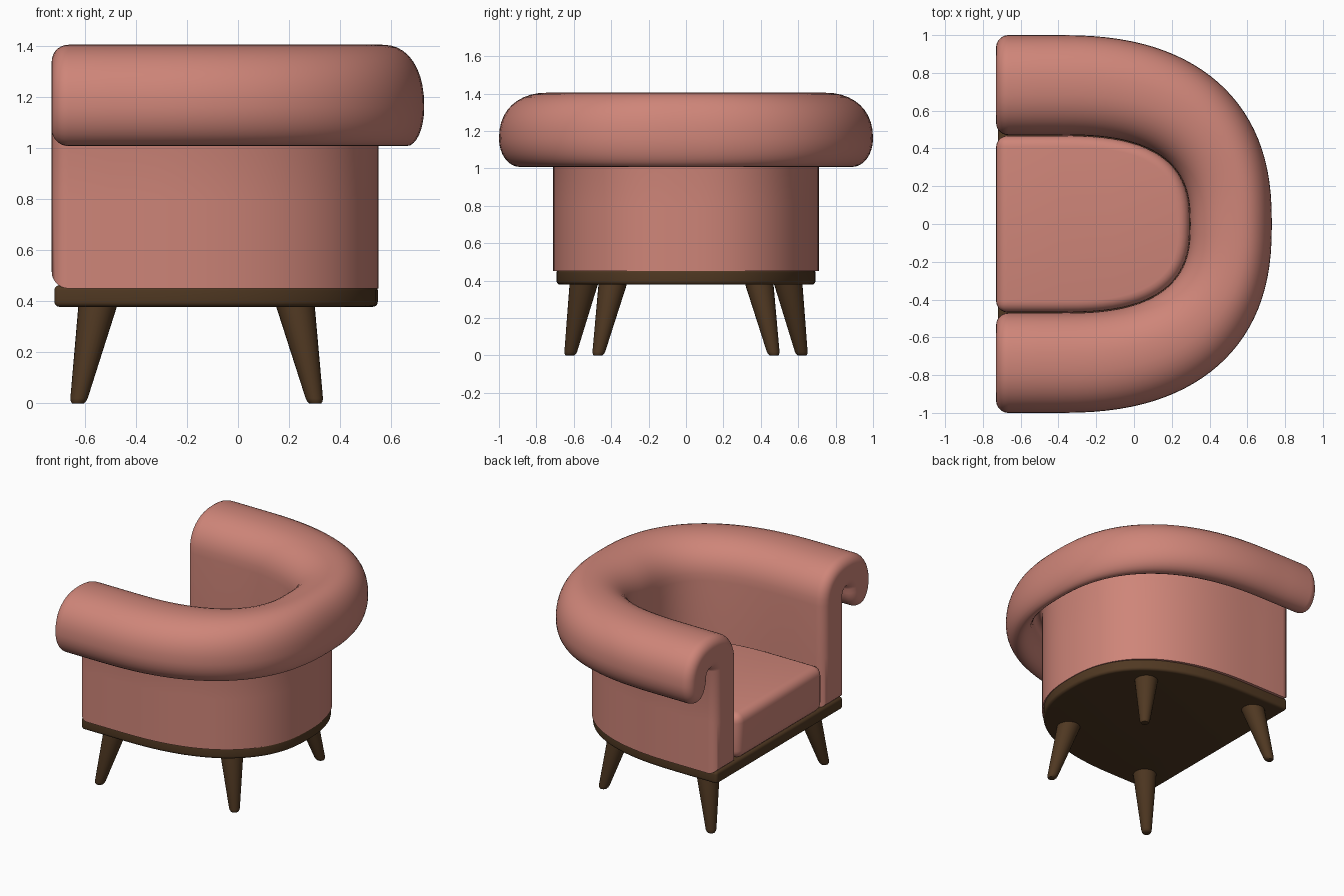
import bpy, bmesh, math
from mathutils import Vector

cube = bpy.data.objects.get("Cube")
if cube:
    bpy.data.objects.remove(cube, do_unlink=True)


def material(name, rgb):
    m = bpy.data.materials.new(name)
    m.use_nodes = True
    m.diffuse_color = (*rgb, 1)
    m.node_tree.nodes["Principled BSDF"].inputs["Base Color"].default_value = (*rgb, 1)
    return m


PINK = material("pink upholstery", (0.62, 0.235, 0.19))
WOOD = material("dark wood", (0.08, 0.04, 0.016))
FRONT, BEND = -0.73, -0.4      # open end, and where the arms start to bend


def finish(name, bm, mat, bevel=0, angle=40):
    bmesh.ops.recalc_face_normals(bm, faces=bm.faces)
    me = bpy.data.meshes.new(name)
    bm.to_mesh(me)
    bm.free()
    me.materials.append(mat)
    ob = bpy.data.objects.new(name, me)
    bpy.context.collection.objects.link(ob)
    bpy.ops.object.select_all(action='DESELECT')
    ob.select_set(True)
    bpy.context.view_layer.objects.active = ob
    if bevel:
        mod = ob.modifiers.new("soft edges", 'BEVEL')
        mod.width, mod.segments, mod.limit_method = bevel, 5, 'ANGLE'
        mod.angle_limit = math.radians(40)
        bpy.ops.object.modifier_apply(modifier=mod.name)
    bpy.ops.object.shade_smooth_by_angle(angle=math.radians(angle))


def bend_point(depth, half, t, power):
    """Point on the rounded back, t from -90 to 90 degrees."""
    c, s = max(math.cos(t), 0), math.sin(t)
    e = 2 / power
    return BEND + (depth - BEND) * c ** e, half * math.copysign(abs(s) ** e, s)


def arc(cx, cz, rx, rz, a0, a1, n, power=2.0):
    points = []
    for i in range(n + 1):
        a = math.radians(a0 + (a1 - a0) * i / n)
        c, s = math.cos(a), math.sin(a)
        points.append((cx + rx * math.copysign(abs(c) ** (2 / power), c),
                       cz + rz * math.copysign(abs(s) ** (2 / power), s)))
    return points


def back_depth(d):
    """Depth at the back for a side distance d."""
    return 0.55 + (d - 0.71) * (1.06 if d < 0.71 else 0.62)


def back_power(d):
    """The inside of the shell bends more squarely than the outside."""
    return 2.4 + 0.3 * min(1, max(0, (0.71 - d) / 0.24))


# Cross-section of the wall with its outward scroll
profile = [(0.47, 0.45), (0.47, 0.8)]
profile += arc(0.735, 1.16, 0.265, 0.245, 180, 0, 20, 2.25)
profile += arc(0.89, 1.16, 0.11, 0.152, 0, -180, 16)[1:]
profile += arc(0.745, 1.16, 0.035, 0.03, 0, 180, 6)[1:]
profile += [(0.71, 0.8), (0.71, 0.45)]


def inset(points, r):
    """Shrink a clockwise outline by r, with mitred corners."""
    out, n = [], len(points)
    for i, p in enumerate(points):
        p = Vector(p)
        a = (p - Vector(points[i - 1])).normalized()
        b = (Vector(points[(i + 1) % n]) - p).normalized()
        t = (a + b) / (1 + a.dot(b))
        out.append((p.x + t.y * r, p.y - t.x * r))
    return out


# Wrap-around back and arms, with rounded arm fronts
R, STEPS = 0.065, 7
ends = []
for i in range(STEPS + 1):
    a = math.pi / 2 * i / STEPS
    ends.append((FRONT + R * (1 - math.cos(a)), inset(profile, R * (1 - math.sin(a)))))
ends.append((-0.5, profile))

bm = bmesh.new()
rings = [[bm.verts.new((x, -d, z)) for d, z in sec] for x, sec in ends]
for i in range(57):
    t = math.pi * (i / 56 - 0.5)
    rings.append([bm.verts.new((*bend_point(back_depth(d), d, t, back_power(d)), z))
                  for d, z in profile])
rings += [[bm.verts.new((x, d, z)) for d, z in sec] for x, sec in reversed(ends)]
for r0, r1 in zip(rings, rings[1:]):
    for k in range(len(profile)):
        bm.faces.new((r0[k - 1], r0[k], r1[k], r1[k - 1]))
bm.faces.new(rings[0])
bm.faces.new(rings[-1])
finish("back_and_arms", bm, PINK)


# Slabs with a straight front and a rounded back
def slab(name, front, depth, half, z0, z1, mat, bevel, power):
    outline = [(front, -half)]
    outline += [bend_point(depth, half, math.pi * (i / 40 - 0.5), power) for i in range(41)]
    outline.append((front, half))
    bm = bmesh.new()
    face = bm.faces.new([bm.verts.new((x, y, z0)) for x, y in outline])
    top = bmesh.ops.extrude_face_region(bm, geom=[face])["geom"]
    bmesh.ops.translate(bm, vec=(0, 0, z1 - z0),
                        verts=[v for v in top if isinstance(v, bmesh.types.BMVert)])
    finish(name, bm, mat, bevel)


slab("base_plinth", -0.72, 0.548, 0.692, 0.378, 0.462, WOOD, 0.02, 2.4)
slab("seat_cushion", FRONT, 0.295, 0.468, 0.455, 0.765, PINK, 0.06, 2.7)


# Splayed tapered legs
def leg(name, foot, top):
    foot, top = Vector(foot), Vector(top)
    bm = bmesh.new()
    loops = []
    for f, r in ((0, 0.024), (0.02, 0.03), (0.05, 0.034), (1, 0.077)):
        c = foot.lerp(top, f)
        loops.append([bm.verts.new((c.x + r * math.cos(k * math.tau / 24),
                                    c.y + r * math.sin(k * math.tau / 24), c.z))
                      for k in range(24)])
    for a, b in zip(loops, loops[1:]):
        for k in range(24):
            bm.faces.new((a[k - 1], a[k], b[k], b[k - 1]))
    bm.faces.new(loops[0])
    bm.faces.new(loops[-1])
    finish(name, bm, WOOD, 0, 50)


for side, s in (("left", 1), ("right", -1)):
    leg("open_end_leg_" + side, (-0.627, 0.62 * s, 0), (-0.548, 0.545 * s, 0.39))
    leg("back_leg_" + side, (0.303, 0.47 * s, 0), (0.223, 0.39 * s, 0.39))
